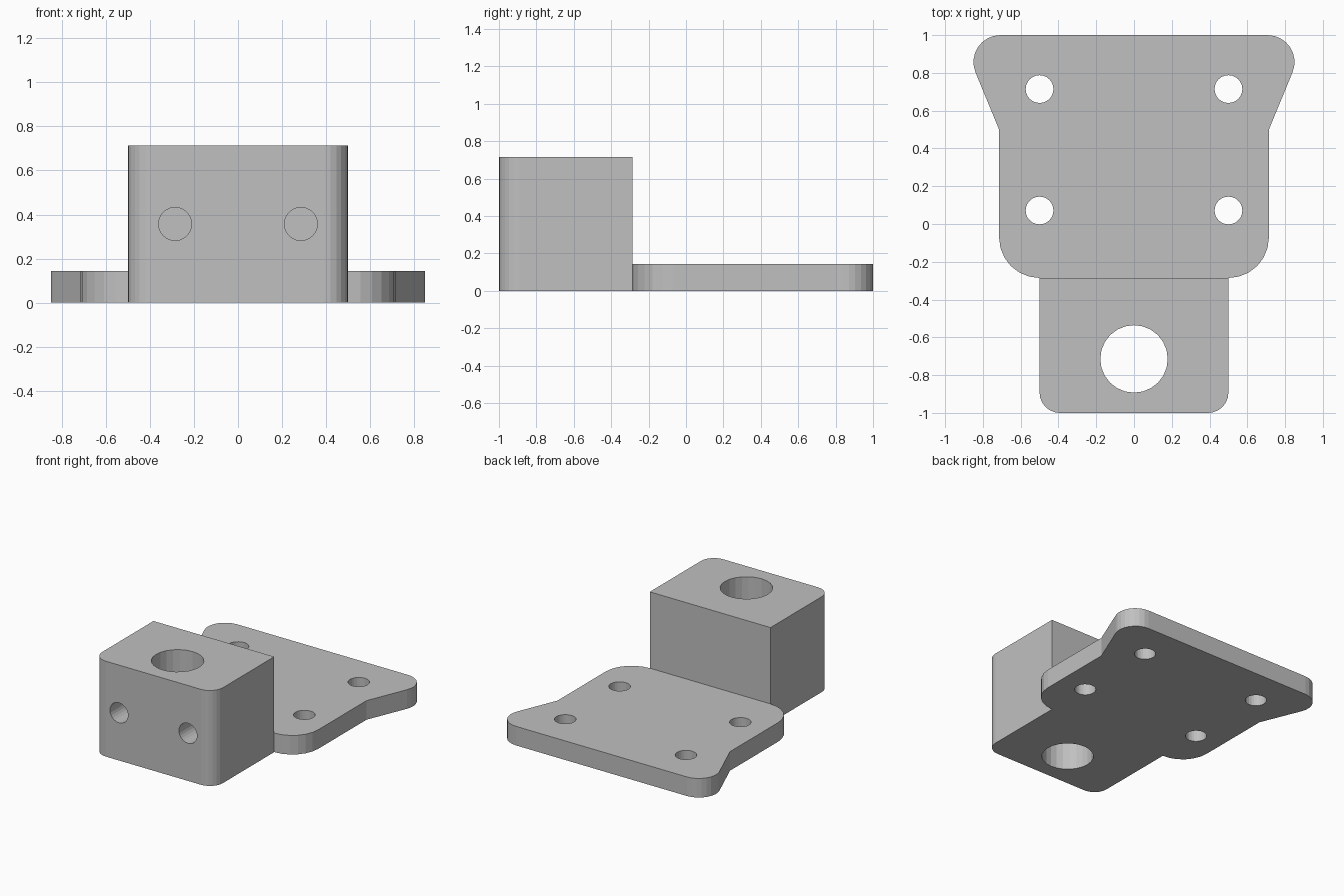
import bpy, bmesh
from math import sin, cos, pi, radians
from mathutils import Matrix, Vector

U = 1 / 14  # one design unit

cube = bpy.data.objects.get("Cube")
if cube:
    bpy.data.objects.remove(cube, do_unlink=True)

grey = bpy.data.materials.new("plain grey")
grey.use_nodes = True
colour = (0.53, 0.53, 0.53, 1)
grey.diffuse_color = colour
grey.node_tree.nodes["Principled BSDF"].inputs["Base Color"].default_value = colour


def finish(bm, name):
    bmesh.ops.recalc_face_normals(bm, faces=bm.faces)
    mesh = bpy.data.meshes.new(name)
    bm.to_mesh(mesh)
    bm.free()
    mesh.materials.append(grey)
    obj = bpy.data.objects.new(name, mesh)
    bpy.context.collection.objects.link(obj)
    return obj


def arc(cx, cy, r, start, end, steps=6):
    angles = [radians(start + (end - start) * i / steps) for i in range(steps + 1)]
    return [(cx + r * cos(a), cy + r * sin(a)) for a in angles]


def extrude_half(half, height, name):
    """Mirror a right-hand outline across x and extrude it upward."""
    outline = half + [(-x, y) for x, y in reversed(half)]
    bm = bmesh.new()
    face = bm.faces.new([bm.verts.new((x * U, y * U, 0)) for x, y in outline])
    top = bmesh.ops.extrude_face_region(bm, geom=[face])["geom"]
    bmesh.ops.translate(bm, vec=(0, 0, height * U),
                        verts=[v for v in top if isinstance(v, bmesh.types.BMVert)])
    return finish(bm, name)


def drill(name, centre, r, depth, tilt=0):
    """Cylindrical cutter, upright or tilted about x."""
    bm = bmesh.new()
    matrix = Matrix.Translation(Vector(centre) * U) @ Matrix.Rotation(tilt, 4, 'X')
    bmesh.ops.create_cone(bm, cap_ends=True, segments=24, radius1=r * U,
                          radius2=r * U, depth=depth * U, matrix=matrix)
    return finish(bm, name)


def combine(target, other, operation):
    mod = target.modifiers.new(other.name, 'BOOLEAN')
    mod.operation = operation
    mod.solver = 'EXACT'
    mod.object = other
    other.hide_render = True
    bpy.context.view_layer.objects.active = target
    bpy.ops.object.modifier_apply(modifier=mod.name)
    bpy.data.objects.remove(other, do_unlink=True)


# Flared mounting plate, with a tab that sits inside the block
plate = extrude_half([(6, -5), (6, -4)] + arc(7, -1, 3, -90, 0) + [(10, 7)]
                     + arc(9.9, 12, 2, -23, 90, 8), 2, "mounting_plate")

# Tall block with rounded front corners
bracket = extrude_half(arc(5.5, -12.5, 1.5, -90, 0) + [(7, -4)], 10, "bracket")
combine(bracket, plate, 'UNION')

# Vertical rod bore
combine(bracket, drill("rod_bore", (0, -10, 5), 2.5, 14), 'DIFFERENCE')

# Plate screw holes and blind front holes
for side in (-1, 1):
    for y in (1, 10):
        combine(bracket, drill("screw_hole", (7 * side, y, 1), 1.03, 6), 'DIFFERENCE')
    combine(bracket, drill("front_hole", (4 * side, -14, 5), 1.05, 14, pi / 2), 'DIFFERENCE')
